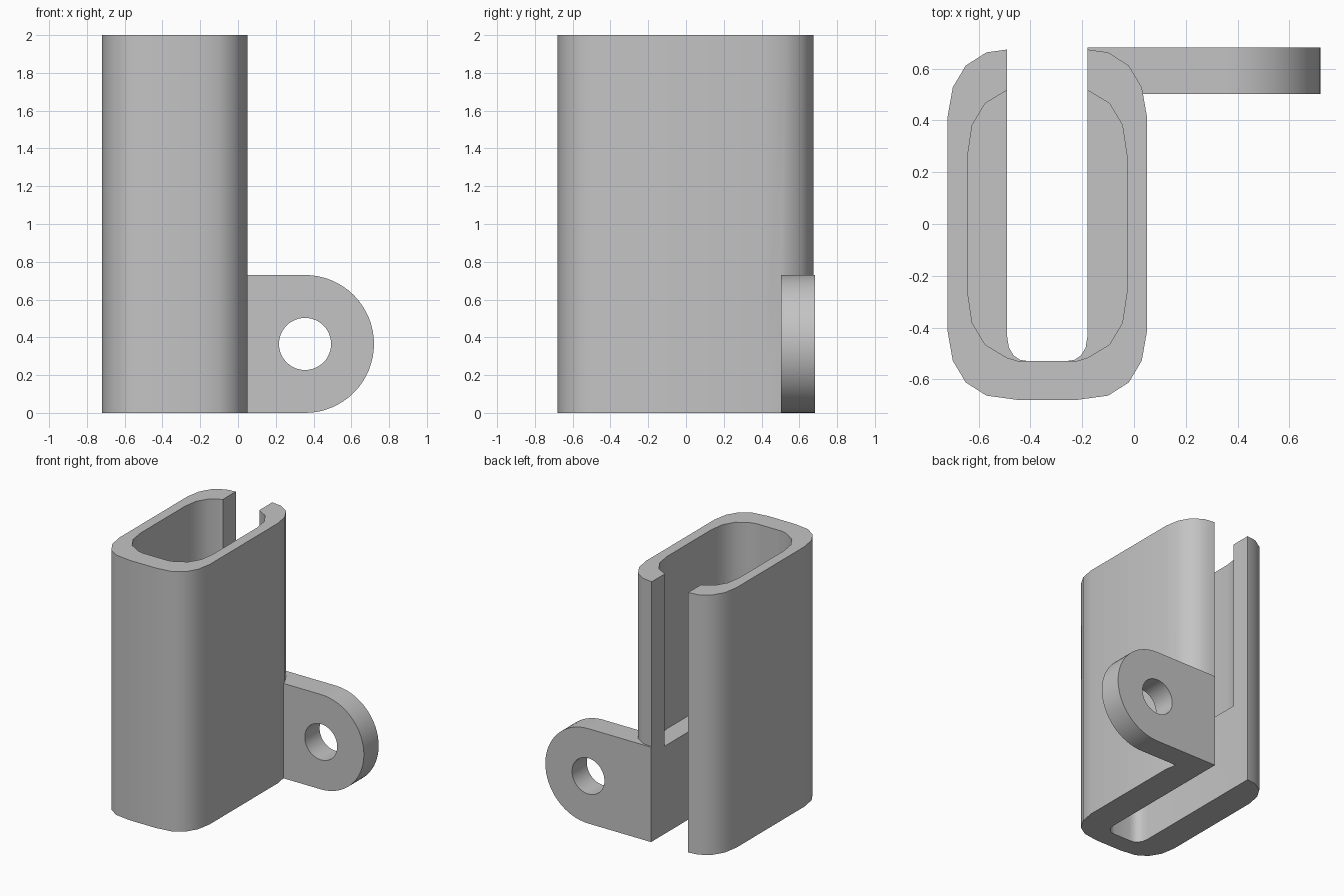
import bpy, bmesh, math

if "Cube" in bpy.data.objects:
    bpy.data.objects.remove(bpy.data.objects["Cube"])

grey = bpy.data.materials.new("plain grey")
grey.diffuse_color = (0.55, 0.55, 0.55, 1)
grey.use_nodes = True
grey.node_tree.nodes["Principled BSDF"].inputs["Base Color"].default_value = grey.diffuse_color

CX = -0.335        # centre line of the sleeve
HEIGHT = 2.0
FLOOR = 0.675      # height where the wide cavity starts


def prism(name, outline, vector):
    """Extrude a closed outline of 3D points along a vector."""
    bm = bmesh.new()
    face = bm.faces.new([bm.verts.new(p) for p in outline])
    res = bmesh.ops.extrude_face_region(bm, geom=[face])
    verts = [g for g in res["geom"] if isinstance(g, bmesh.types.BMVert)]
    bmesh.ops.translate(bm, verts=verts, vec=vector)
    bmesh.ops.recalc_face_normals(bm, faces=bm.faces)
    mesh = bpy.data.meshes.new(name)
    bm.to_mesh(mesh)
    bm.free()
    mesh.materials.append(grey)
    obj = bpy.data.objects.new(name, mesh)
    bpy.context.collection.objects.link(obj)
    return obj


def combine(target, tool, operation):
    """Apply a boolean and remove the tool object."""
    mod = target.modifiers.new("combine", 'BOOLEAN')
    mod.operation, mod.solver, mod.object = operation, 'EXACT', tool
    bpy.context.view_layer.objects.active = target
    bpy.ops.object.modifier_apply(modifier=mod.name)
    bpy.data.objects.remove(tool)


def ring(quarter, z):
    """Mirror a quarter outline into a full rounded rectangle."""
    right = quarter + [(x, -y) for x, y in quarter][::-1]
    full = right + [(-x, y) for x, y in right][::-1]
    return [(CX + x, y, z) for x, y in full]


# sleeve body
outer = [(0.11, 0.68), (0.235, 0.663), (0.315, 0.612), (0.365, 0.528), (0.385, 0.415)]
sleeve = prism("sleeve_with_lug", ring(outer, 0), (0, 0, HEIGHT))

# mounting lug: straight arm with a round end
R, LX = 0.365, 0.355
arc = [(LX + R * math.sin(math.pi * i / 32), 0.682, R - R * math.cos(math.pi * i / 32))
       for i in range(33)]
lug = prism("lug", [(-0.18, 0.682, 0)] + arc + [(-0.18, 0.682, 2 * R)], (0, -0.18, 0))
combine(sleeve, lug, 'UNION')

# bolt hole through the lug
circle = [(LX + 0.138 * math.cos(math.tau * i / 48), 0.8, R + 0.138 * math.sin(math.tau * i / 48))
          for i in range(48)]
combine(sleeve, prism("bolt_hole", circle, (0, -0.4, 0)), 'DIFFERENCE')

# wide cavity above the floor
inner = [(0.11, 0.53), (0.155, 0.517), (0.24, 0.466), (0.29, 0.382), (0.307, 0.268)]
combine(sleeve, prism("cavity", ring(inner, FLOOR), (0, 0, 2)), 'DIFFERENCE')

# full-height slot, open at the back and rounded at the front
half = [(0.155, 0.9), (0.155, -0.435), (0.148, -0.478), (0.13, -0.508),
        (0.105, -0.525), (0.07, -0.53)]
slot = [(CX + x, y, -0.2) for x, y in half] + [(CX - x, y, -0.2) for x, y in half[::-1]]
combine(sleeve, prism("slot", slot, (0, 0, 2.6)), 'DIFFERENCE')

# smooth the rounded walls, keep the edges crisp
bpy.ops.object.select_all(action='DESELECT')
sleeve.select_set(True)
bpy.context.view_layer.objects.active = sleeve
bpy.ops.object.shade_smooth_by_angle(angle=math.radians(35))
